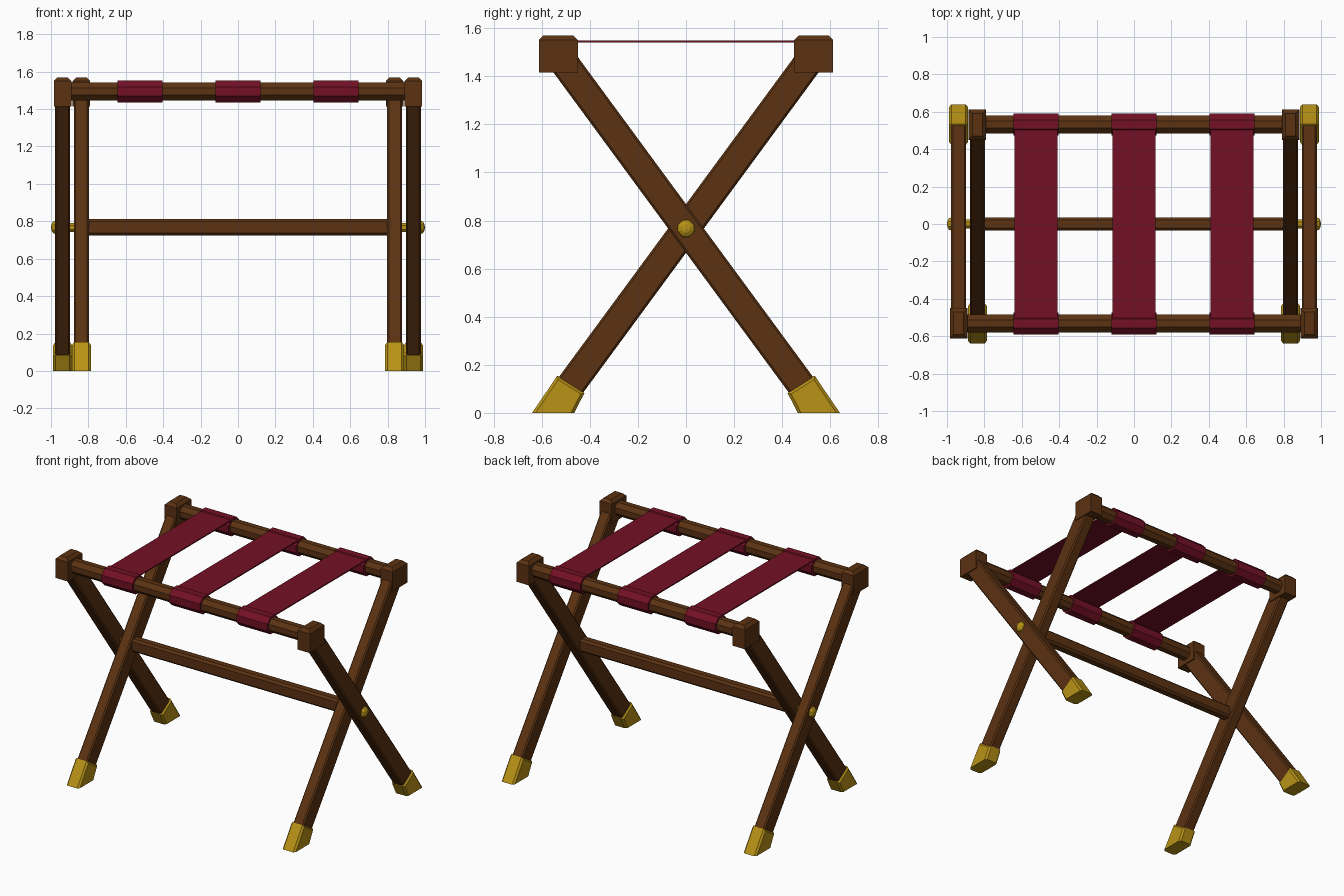
import bpy, bmesh, math
from mathutils import Matrix

if "Cube" in bpy.data.objects:
    bpy.data.objects.remove(bpy.data.objects["Cube"])


def material(name, rgb):
    m = bpy.data.materials.new(name)
    m.diffuse_color = (*rgb, 1)
    m.use_nodes = True
    m.node_tree.nodes["Principled BSDF"].inputs["Base Color"].default_value = m.diffuse_color
    return m


WOOD = material("dark wood", (0.105, 0.032, 0.006))
BRASS = material("brass", (0.48, 0.29, 0.008))
STRAP = material("burgundy webbing", (0.17, 0.005, 0.018))

PIVOT_Z, SLOPE = 0.767, 1.36
RAIL_Y, RAIL_Z = 0.532, 1.494


def finish(name, bm, mat):
    bmesh.ops.recalc_face_normals(bm, faces=bm.faces)
    me = bpy.data.meshes.new(name)
    bm.to_mesh(me)
    bm.free()
    me.materials.append(mat)
    ob = bpy.data.objects.new(name, me)
    bpy.context.collection.objects.link(ob)
    return ob


def prism(name, pts, cx, half, mat, bevel=0.0, rule=None):
    """Side profile (y, z) extruded along x, with chosen edges chamfered."""
    bm = bmesh.new()
    f = bm.faces.new([bm.verts.new((cx - half, y, z)) for y, z in pts])
    ext = bmesh.ops.extrude_face_region(bm, geom=[f])["geom"]
    bmesh.ops.translate(bm, vec=(2 * half, 0, 0),
                        verts=[v for v in ext if isinstance(v, bmesh.types.BMVert)])
    if bevel:
        edges = [e for e in bm.edges if rule(*e.verts)]
        bmesh.ops.bevel(bm, geom=edges, offset=bevel, segments=1, affect='EDGES')
    return finish(name, bm, mat)


def box(y0, y1, z0, z1):
    return [(y0, z0), (y1, z0), (y1, z1), (y0, z1)]


def octagon(y, z, apothem):
    r = apothem / math.cos(math.pi / 8)
    return [(y + r * math.cos(a), z + r * math.sin(a))
            for a in (math.pi / 8 + i * math.pi / 4 for i in range(8))]


def side_edge(a, b):          # edges outlining the two x-facing sides
    return abs(a.co.x - b.co.x) < 1e-5


def off_floor(a, b):          # side outline, except along the floor
    return side_edge(a, b) and max(a.co.z, b.co.z) > 0.001


def long_edge(a, b):          # edges running along x
    return abs(a.co.x - b.co.x) > 0.5


def top_edge(a, b):
    return min(a.co.z, b.co.z) > 1.56


# Crossed frames: the outer pair leans to the front, the inner pair to the back
n = math.hypot(1, SLOPE)
dy, dz = 1 / n, SLOPE / n     # leg direction, upward
W = 0.06                      # half width of a leg
for frame, x, s in (("outer", 0.938, -1), ("inner", 0.837, 1)):
    for side, sx in (("left", -1), ("right", 1)):
        tag = f"{frame}_{side}"
        leg = []
        for z, w in ((0.07, -W), (0.07, W), (1.49, W), (1.49, -W)):
            y = (z - PIVOT_Z) / SLOPE
            leg.append((s * (y + w * dz), z - w * dy))
        prism(f"{tag}_leg", leg, sx * x, 0.04, WOOD, 0.009, side_edge)

        # Brass foot cap, cut flat on the floor
        foot = [(0.64, 0), (0.465, 0), (0.422, 0.083), (0.535, 0.155)]
        prism(f"{tag}_foot_cap", [(-s * y, z) for y, z in foot],
              sx * x, 0.05, BRASS, 0.012, off_floor)

        # Corner block with chamfered top
        prism(f"{tag}_corner_block", box(s * 0.612, s * 0.45, 1.415, 1.57),
              sx * x, 0.047, WOOD, 0.02, top_edge)

    prism(f"{frame}_top_rail", octagon(s * RAIL_Y, RAIL_Z, 0.047), 0, x, WOOD)

# Stretcher between the inner legs
prism("stretcher", box(-0.035, 0.035, 0.723, 0.813), 0, 0.82, WOOD, 0.014, long_edge)

# Pivot pins and domed bolt heads
for side, sx in (("left", -1), ("right", 1)):
    prism(f"{side}_pivot_pin", octagon(0, PIVOT_Z, 0.025), sx * 0.89, 0.05, BRASS)
    bm = bmesh.new()
    bmesh.ops.create_uvsphere(bm, u_segments=8, v_segments=6, radius=1)
    bmesh.ops.transform(bm, verts=bm.verts, matrix=(
        Matrix.Translation((sx * 0.978, 0, PIVOT_Z))
        @ Matrix.Diagonal((0.022, 0.038, 0.038, 1))
        @ Matrix.Rotation(math.pi / 2, 4, 'Y')
        @ Matrix.Rotation(math.pi / 8, 4, 'Z')))
    finish(f"{side}_bolt_head", bm, BRASS)

# Webbing straps with sleeves wrapped round both rails
for label, x in (("left", -0.523), ("middle", 0), ("right", 0.523)):
    prism(f"{label}_strap", box(-RAIL_Y, RAIL_Y, 1.541, 1.549), x, 0.115, STRAP)
    for end, s in (("front", -1), ("back", 1)):
        prism(f"{label}_strap_{end}_sleeve",
              octagon(s * RAIL_Y, RAIL_Z, 0.06), x, 0.12, STRAP)
